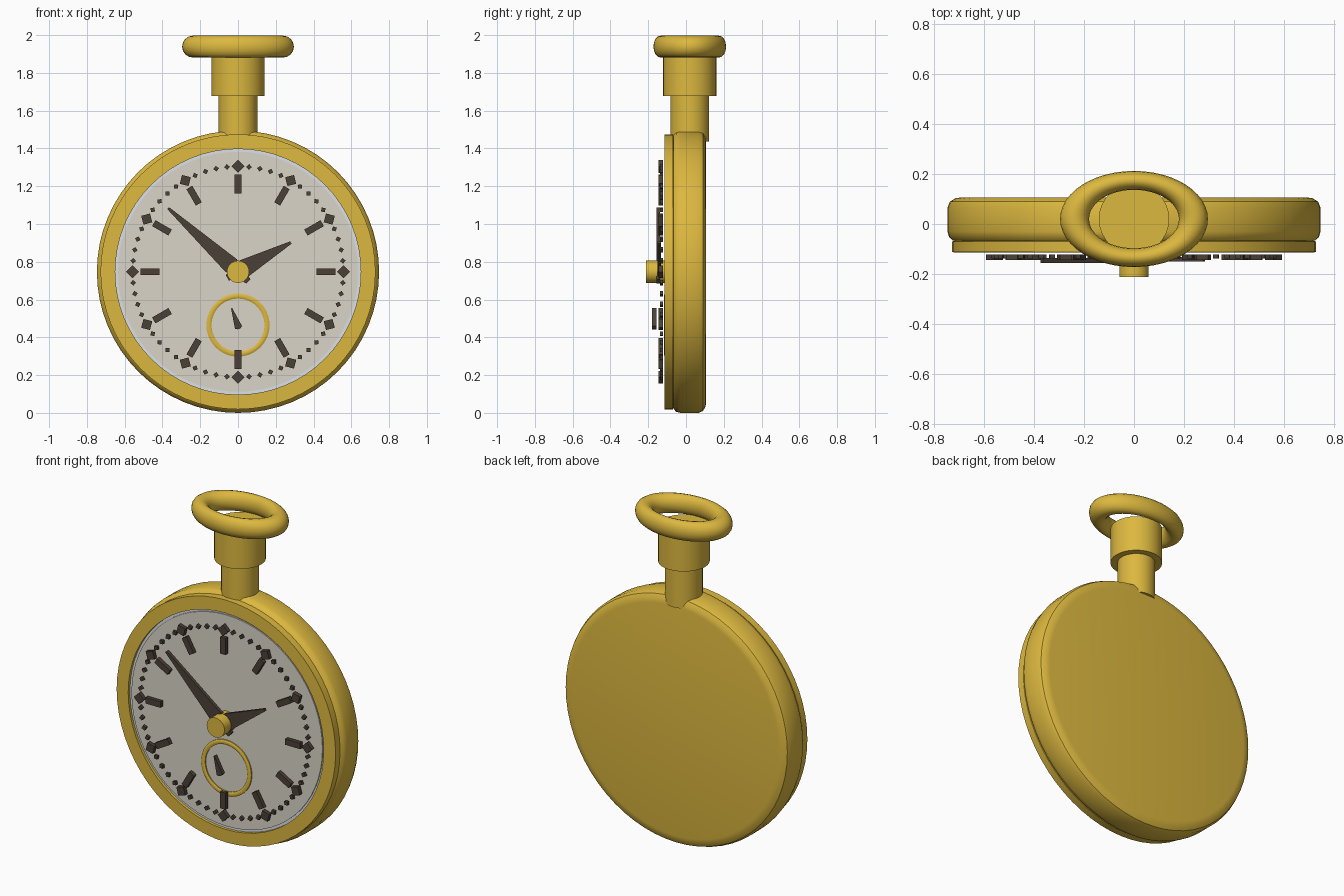
import bpy, bmesh, math
from mathutils import Matrix, Vector

if "Cube" in bpy.data.objects:
    bpy.data.objects.remove(bpy.data.objects["Cube"])

CZ = 0.75          # height of the dial centre


def material(name, rgb):
    m = bpy.data.materials.new(name)
    m.diffuse_color = (*rgb, 1)
    m.use_nodes = True
    m.node_tree.nodes["Principled BSDF"].inputs["Base Color"].default_value = m.diffuse_color
    return m


GOLD = material("gold", (0.72, 0.48, 0.05))
CREAM = material("cream", (0.70, 0.66, 0.58))
PALE = material("pale_glass", (0.70, 0.75, 0.80))
DARK = material("dark", (0.07, 0.053, 0.038))


def finish(name, bm, mat, smooth=True):
    bmesh.ops.recalc_face_normals(bm, faces=bm.faces[:])
    me = bpy.data.meshes.new(name)
    bm.to_mesh(me)
    bm.free()
    me.materials.append(mat)
    ob = bpy.data.objects.new(name, me)
    bpy.context.collection.objects.link(ob)
    if smooth:
        bpy.ops.object.select_all(action='DESELECT')
        ob.select_set(True)
        bpy.context.view_layer.objects.active = ob
        bpy.ops.object.shade_smooth_by_angle(angle=math.radians(35))
    return ob


def lathe(name, profile, mat, centre, axis='Y', steps=64, closed=False):
    """Spin a (radius, along-axis) profile about Y or Z through centre."""
    bm = bmesh.new()
    place = (lambda r, h: (r, h, 0)) if axis == 'Y' else (lambda r, h: (r, 0, h))
    vs = [bm.verts.new(place(r, h)) for r, h in profile]
    es = [bm.edges.new(p) for p in zip(vs, vs[1:])]
    if closed:
        es.append(bm.edges.new((vs[-1], vs[0])))
    bmesh.ops.spin(bm, geom=vs + es, cent=(0, 0, 0), angle=2 * math.pi, steps=steps,
                   axis=(0, 1, 0) if axis == 'Y' else (0, 0, 1))
    bmesh.ops.remove_doubles(bm, verts=bm.verts[:], dist=1e-5)
    bmesh.ops.translate(bm, verts=bm.verts[:], vec=centre)
    return finish(name, bm, mat)


def plate(bm, outline, y0, y1, angle=0, offset=(0, CZ)):
    """Extruded outline; pointing up, turned clockwise by angle."""
    c, s = math.cos(angle), math.sin(angle)
    pts = [(x * c + z * s + offset[0], -x * s + z * c + offset[1]) for x, z in outline]
    front = [bm.verts.new((x, y0, z)) for x, z in pts]
    back = [bm.verts.new((x, y1, z)) for x, z in pts]
    bm.faces.new(front)
    bm.faces.new(back[::-1])
    n = len(pts)
    for i in range(n):
        j = (i + 1) % n
        bm.faces.new((front[i], back[i], back[j], front[j]))


mid = (0, 0, CZ)

# Case with rounded back and front edges
lathe("case", [(0, 0.107), (0.69, 0.107), (0.715, 0.103), (0.737, 0.09), (0.747, 0.066),
               (0.747, -0.03), (0.741, -0.052), (0.725, -0.067), (0, -0.067)], GOLD, mid)

# Front bezel, crystal rim and dial
lathe("bezel", [(0.728, -0.07), (0.728, -0.113), (0.65, -0.115), (0.65, -0.066),
                (0.70, -0.06)], GOLD, mid, closed=True)
lathe("crystal_rim", [(0, -0.06), (0.65, -0.06), (0.65, -0.098), (0, -0.098)], PALE, mid)
lathe("dial", [(0, -0.07), (0.635, -0.07), (0.635, -0.105), (0, -0.105)], CREAM, mid)

# Minute dots, hour diamonds and plain bar markers
dots, diamonds, bars = bmesh.new(), bmesh.new(), bmesh.new()
for i in range(60):
    a = i * math.tau / 60
    off = (0.558 * math.sin(a), CZ + 0.558 * math.cos(a))
    if i % 5:
        h = 0.015
        plate(dots, [(-h, 0), (0, h), (h, 0), (0, -h)], -0.138, -0.122, a, off)
    else:
        h = 0.034
        plate(diamonds, [(-h, 0), (0, h), (h, 0), (0, -h)], -0.145, -0.122, a, off)
        off = (0.465 * math.sin(a), CZ + 0.465 * math.cos(a))
        plate(bars, [(-0.018, -0.05), (-0.018, 0.05), (0.018, 0.05), (0.018, -0.05)],
              -0.145, -0.122, a, off)
finish("minute_dots", dots, DARK, False)
finish("hour_diamonds", diamonds, DARK, False)
finish("hour_bars", bars, DARK, False)

# Small seconds dial ring
lathe("seconds_ring", [(0.167, -0.10), (0.167, -0.112), (0.16, -0.116), (0.147, -0.116),
                       (0.14, -0.112), (0.14, -0.10)], GOLD, (0, 0, 0.468), steps=48, closed=True)

# Tapered hands
hands = [
    ("minute_hand", 0.50, 0.045, 0.05, -0.075, -0.157, -0.137, math.atan2(-0.37, 0.337), (0, CZ)),
    ("hour_hand", 0.32, 0.048, 0.04, -0.065, -0.150, -0.132, math.atan2(0.28, 0.155), (0, CZ)),
    ("seconds_hand", 0.10, 0.02, -0.008, -0.016, -0.18, -0.155, math.atan2(-0.036, 0.10), (0, 0.463)),
]
for name, length, half, wide, tail, y0, y1, angle, off in hands:
    bm = bmesh.new()
    tip = half * 0.15
    plate(bm, [(-tip, length), (tip, length), (half, wide), (half * 0.35, tail),
               (-half * 0.35, tail), (-half, wide)], y0, y1, angle, off)
    finish(name, bm, DARK, False)

# Central hub
lathe("hub", [(0, -0.10), (0.059, -0.10), (0.059, -0.213), (0, -0.213)], GOLD, mid, steps=32)

# Stem and crown
neck = (0, 0.02, 0)
lathe("stem", [(0, 1.44), (0.103, 1.44), (0.103, 1.69), (0, 1.69)], GOLD, neck, 'Z', 32)
lathe("crown", [(0, 1.68), (0.141, 1.68), (0.141, 1.892), (0, 1.892)], GOLD, neck, 'Z', 32)

# Oval bow lying flat on the crown
circle = [(0.238 + 0.058 * math.cos(k * math.tau / 16), 0.058 * math.sin(k * math.tau / 16))
          for k in range(16)]
bow = lathe("bow_ring", circle, GOLD, (0, 0, 0), 'Z', 48, closed=True)
bow.data.transform(Matrix.Translation(Vector((0, 0.02, 1.942))) @ Matrix.Diagonal((1, 0.65, 1, 1)))

# Stand exactly on the ground
low = min(v.co.z for o in bpy.data.objects for v in o.data.vertices)
for o in bpy.data.objects:
    o.data.transform(Matrix.Translation((0, 0, -low)))
